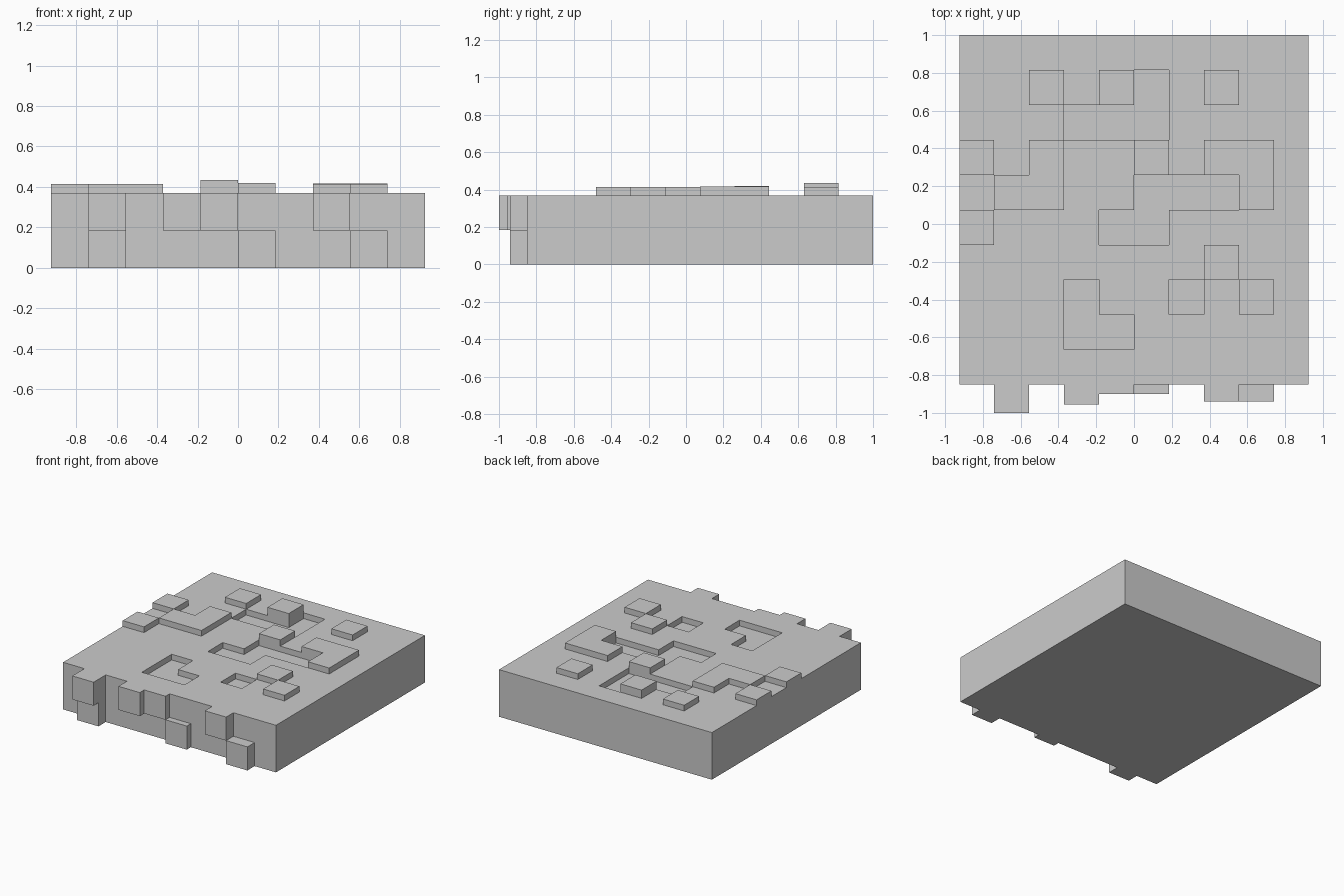
import bpy, bmesh
from mathutils import Vector

if "Cube" in bpy.data.objects:
    bpy.data.objects.remove(bpy.data.objects["Cube"])

CELL = 0.185
X0, Y0, H = -0.925, -0.85, 0.37

bm = bmesh.new()

# Base slab
bmesh.ops.create_cube(bm, size=1.0)
for v in bm.verts:
    v.co = Vector((v.co.x * CELL * 10, v.co.y * CELL * 10 + Y0 + CELL * 5, v.co.z * H + H / 2))


def cut(point, normal):
    bmesh.ops.bisect_plane(bm, geom=bm.verts[:] + bm.edges[:] + bm.faces[:],
                           plane_co=point, plane_no=normal)


# Cell grid
for i in range(1, 10):
    cut((X0 + i * CELL, 0, 0), (1, 0, 0))
    cut((0, Y0 + i * CELL, 0), (0, 1, 0))
cut((0, 0, CELL), (0, 0, 1))

bm.normal_update()
top, front = {}, {}
for f in bm.faces:
    c = f.calc_center_median()
    col = int((c.x - X0) / CELL)
    if f.normal.z > 0.9:
        top[col, int((c.y - Y0) / CELL)] = f
    elif f.normal.y < -0.9:
        front[col, int(c.z / CELL)] = f


def push(face_map, cells, offset):
    faces = [face_map[c] for c in cells]
    new = bmesh.ops.extrude_face_region(bm, geom=faces)["geom"]
    bmesh.ops.translate(bm, vec=offset, verts=[g for g in new if isinstance(g, bmesh.types.BMVert)])
    left = [f for f in faces if f.is_valid]
    if left:
        bmesh.ops.delete(bm, geom=left, context='FACES_ONLY')


# Sunken areas of the top (column, row)
for cells in ([(3, 7), (4, 7), (5, 7), (5, 8)],
              [(5, 5), (6, 5), (7, 5), (4, 4), (5, 4)],
              [(3, 2), (3, 1), (4, 1)],
              [(6, 2)]):
    push(top, cells, (0, 0, -0.045))

# Raised areas of the top
for cells, h in (([(2, 8)], 0.045), ([(4, 8)], 0.065), ([(7, 8)], 0.045),
                 ([(0, 6)], 0.045), ([(0, 4)], 0.045),
                 ([(2, 6), (1, 5), (2, 5)], 0.045),
                 ([(5, 6)], 0.049),
                 ([(7, 6), (8, 6), (8, 5)], 0.047),
                 ([(7, 3)], 0.044), ([(8, 2)], 0.045)):
    push(top, cells, (0, 0, h))

# Blocks standing out of the front
for cell, d in (((1, 1), 0.15), ((1, 0), 0.09), ((3, 1), 0.105), ((4, 1), 0.05),
                ((5, 0), 0.05), ((7, 1), 0.09), ((8, 0), 0.09)):
    push(front, [cell], (0, -d, 0))

bmesh.ops.recalc_face_normals(bm, faces=bm.faces[:])
mesh = bpy.data.meshes.new("relief_block")
bm.to_mesh(mesh)
bm.free()
bpy.context.collection.objects.link(bpy.data.objects.new("relief_block", mesh))
